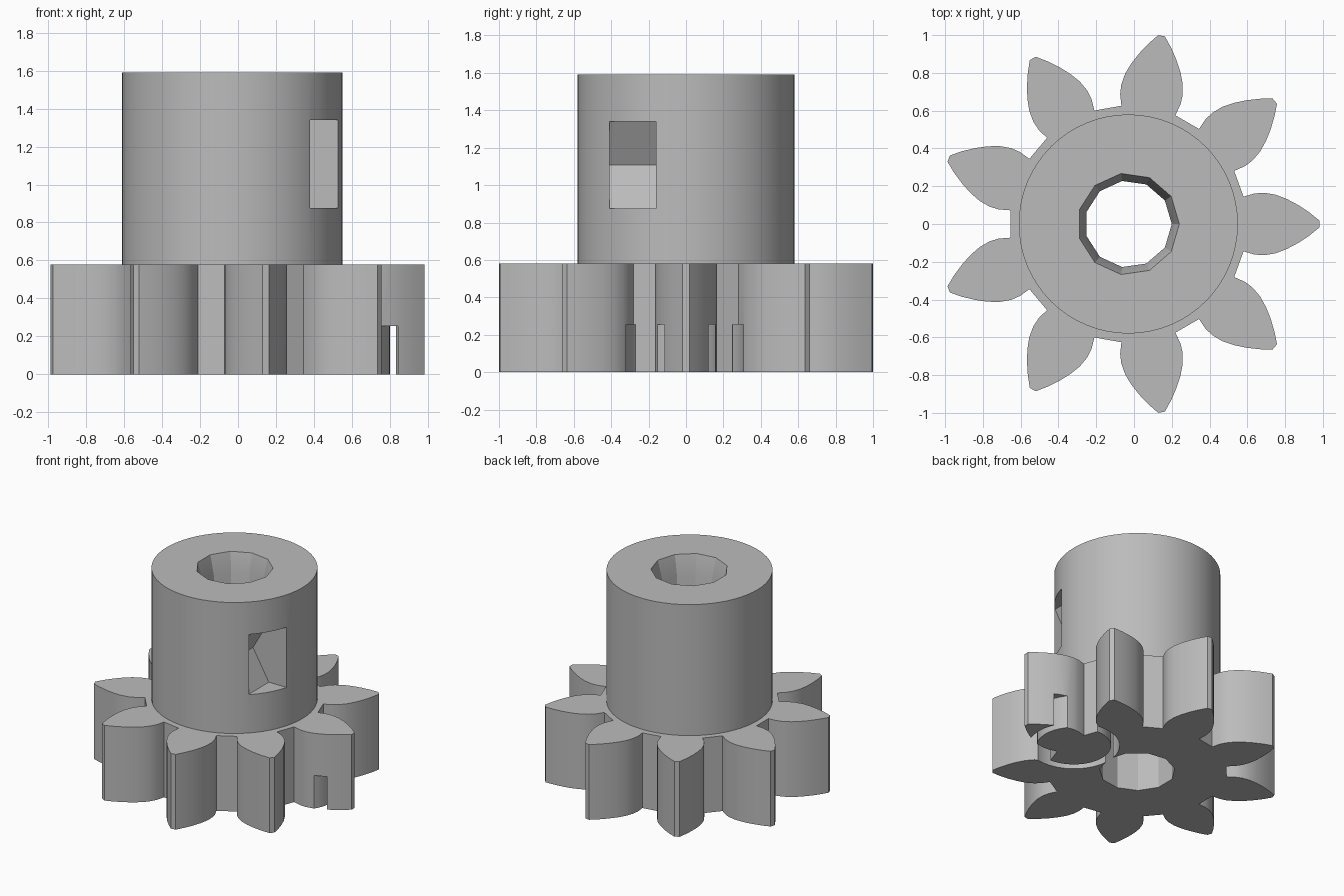
import bpy, bmesh, math
from mathutils import Matrix, Vector

cube = bpy.data.objects.get("Cube")
if cube:
    bpy.data.objects.remove(cube, do_unlink=True)

CENTRE = Vector((-0.03, 0, 0))
TEETH = 9

grey = bpy.data.materials.new("plain_grey")
grey.use_nodes = True
colour = (0.5, 0.5, 0.5, 1)
grey.diffuse_color = colour
grey.node_tree.nodes["Principled BSDF"].inputs["Base Color"].default_value = colour


def loft(name, rings, closed=False):
    """Skin a stack of equal rings; cap the ends unless the stack closes on itself."""
    bm = bmesh.new()
    loops = [[bm.verts.new(p) for p in ring] for ring in rings]
    n = len(loops[0])
    pairs = list(zip(loops, loops[1:]))
    if closed:
        pairs.append((loops[-1], loops[0]))
    else:
        bm.faces.new(loops[0])
        bm.faces.new(loops[-1])
    for a, b in pairs:
        for i in range(n):
            j = (i + 1) % n
            bm.faces.new((a[i], a[j], b[j], b[i]))
    bmesh.ops.recalc_face_normals(bm, faces=bm.faces)
    mesh = bpy.data.meshes.new(name)
    bm.to_mesh(mesh)
    bm.free()
    mesh.materials.append(grey)
    obj = bpy.data.objects.new(name, mesh)
    bpy.context.collection.objects.link(obj)
    return obj


def circle(radius, z, sides, centre=CENTRE):
    return [centre + Vector((radius * math.cos(a), radius * math.sin(a), z))
            for a in (math.tau * i / sides for i in range(sides))]


def combine(target, tool, operation):
    mod = target.modifiers.new(tool.name, 'BOOLEAN')
    mod.object, mod.operation, mod.solver = tool, operation, 'EXACT'
    bpy.context.view_layer.objects.active = target
    bpy.ops.object.modifier_apply(modifier=mod.name)
    bpy.data.objects.remove(tool, do_unlink=True)


# Gear wheel: one leaf-shaped tooth outline, repeated around the axis
flank = [(0.61, 0.145), (0.67, 0.162), (0.72, 0.165), (0.78, 0.155),
         (0.84, 0.132), (0.90, 0.10), (0.96, 0.06), (1.012, 0.018)]
tooth = [(x, -y) for x, y in flank] + flank[::-1]
outline = []
for k in range(TEETH):
    turn = Matrix.Rotation(math.tau * k / TEETH, 3, 'Z')
    outline += [CENTRE + turn @ Vector((x, y, 0)) for x, y in tooth]
gear = loft("gear_with_hub", [outline, [p + Vector((0, 0, 0.58)) for p in outline]])

# Round hub on top of the wheel
combine(gear, loft("hub", [circle(0.58, 0.3, 64), circle(0.58, 1.59, 64)]), 'UNION')

# Faceted shaft bore, wider at the base and flared at the top
bore = [(0.265, -0.1), (0.265, 0.5), (0.23, 0.56), (0.23, 1.44), (0.27, 1.59), (0.27, 1.7)]
combine(gear, loft("shaft_bore", [circle(r, z, 11) for r, z in bore]), 'DIFFERENCE')

# Nut pocket in the side of the hub, with a pointed inner end
pocket = [(0.8, 0.875), (0.8, 1.34), (0.375, 1.34), (0.24, 1.107), (0.375, 0.875)]
combine(gear, loft("nut_pocket", [[Vector((x, y, z)) for x, z in pocket]
                                  for y in (-0.41, -0.16)]), 'DIFFERENCE')

# Ring groove in the underside, around the root of one tooth
groove = [(0.26, -0.1), (0.32, -0.1), (0.32, 0.255), (0.26, 0.255)]
middle = Vector((0.54, -0.01, 0))
combine(gear, loft("ring_groove", [circle(r, z, 40, middle) for r, z in groove],
                   closed=True), 'DIFFERENCE')

# Smooth curved walls, sharp corners
bpy.ops.object.select_all(action='DESELECT')
gear.select_set(True)
bpy.context.view_layer.objects.active = gear
bpy.ops.object.shade_smooth_by_angle(angle=math.radians(25))
